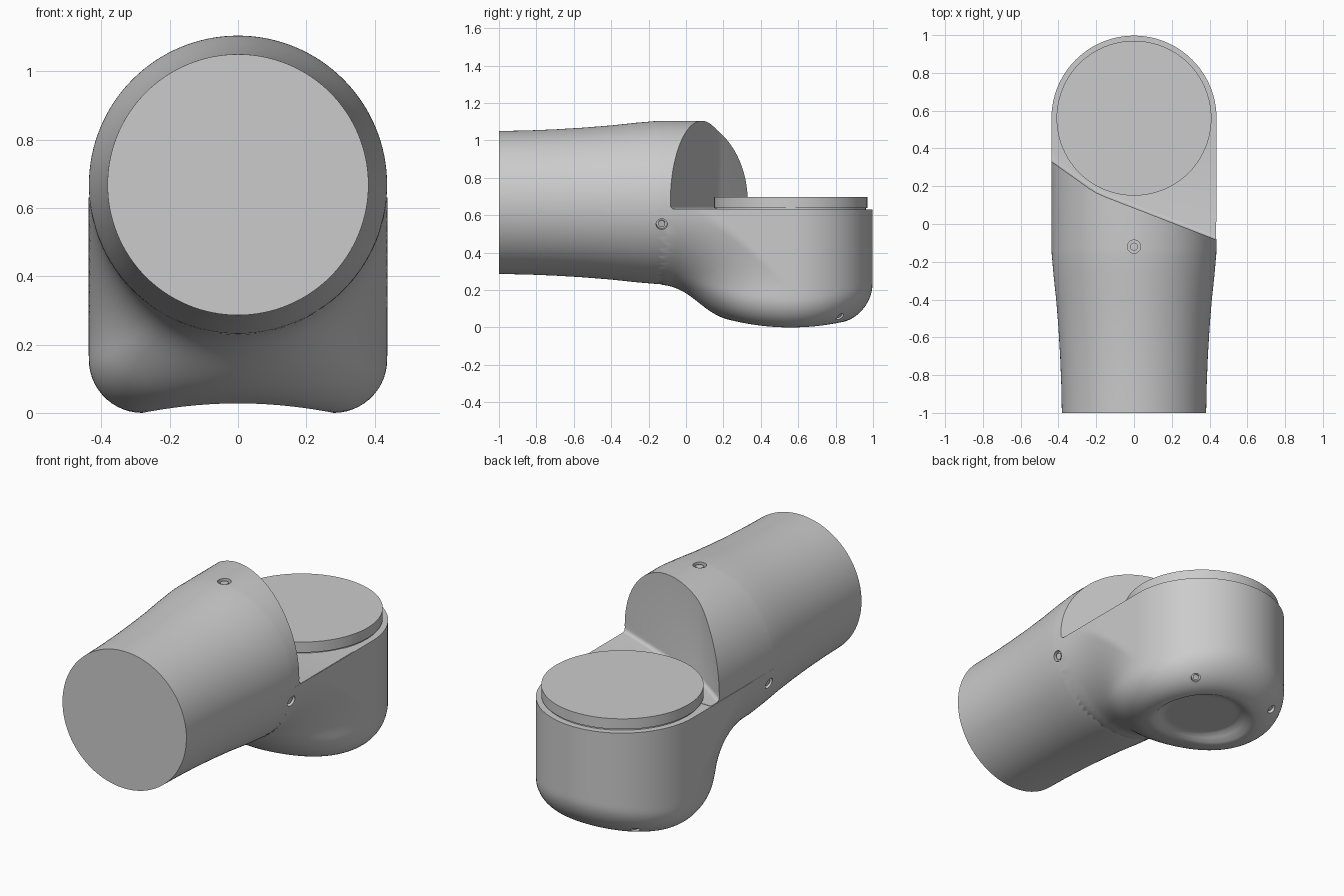
import bpy, bmesh, math
from mathutils import Vector

if "Cube" in bpy.data.objects:
    bpy.data.objects.remove(bpy.data.objects["Cube"])

R, AXIS_Z, CUP_Y, FLOOR = 0.437, 0.668, 0.56, 0.63


def finish(name, bm, smooth=True):
    bmesh.ops.recalc_face_normals(bm, faces=bm.faces[:])
    me = bpy.data.meshes.new(name)
    bm.to_mesh(me)
    bm.free()
    ob = bpy.data.objects.new(name, me)
    bpy.context.collection.objects.link(ob)
    return ob


def shade(ob):
    bpy.ops.object.select_all(action='DESELECT')
    ob.select_set(True)
    bpy.context.view_layer.objects.active = ob
    bpy.ops.object.shade_smooth_by_angle(angle=math.radians(32))


def skin(rings, name, cap=True):
    """Join equal-length rings of points with quads and cap both ends."""
    bm = bmesh.new()
    rows = [[bm.verts.new(p) for p in ring] for ring in rings]
    n = len(rows[0])
    for a, b in zip(rows, rows[1:]):
        for i in range(n):
            j = (i + 1) % n
            bm.faces.new((a[i], a[j], b[j], b[i]))
    bm.faces.new(rows[0])
    bm.faces.new(rows[-1])
    return finish(name, bm)


def rod(name, center, direction, radius, depth, segs=32):
    bm = bmesh.new()
    bmesh.ops.create_cone(bm, cap_ends=True, segments=segs, radius1=radius,
                          radius2=radius, depth=depth)
    ob = finish(name, bm)
    ob.rotation_euler = Vector(direction).to_track_quat('Z', 'Y').to_euler()
    ob.location = center
    return ob


def subtract(ob, cutter):
    bpy.context.view_layer.update()
    bpy.context.view_layer.objects.active = ob
    m = ob.modifiers.new("cut", 'BOOLEAN')
    m.operation, m.solver, m.object = 'DIFFERENCE', 'EXACT', cutter
    bpy.ops.object.modifier_apply(modifier=m.name)


# Horizontal arm tube, gently flared
profile = [(-1, .382), (-.85, .385), (-.7, .391), (-.55, .4), (-.4, .412),
           (-.27, .426), (-.16, .4355), (-.14, .4365), (.4, .4365)]
N = 128
arm = skin([[(r * math.cos(2 * math.pi * i / N), y,
              AXIS_Z + r * math.sin(2 * math.pi * i / N)) for i in range(N)]
            for y, r in profile], "arm_tube")

# Slanted step cut, with a small fillet where wall meets floor
outline = [(-.6, .447), (-.24, .19), (-.2, .165), (-.15, .143), (.6, -.147),
           (.6, .8), (-.6, .8)]
bm = bmesh.new()
base = bm.faces.new([bm.verts.new((x, y, FLOOR + .002)) for x, y in outline])
up = bmesh.ops.extrude_face_region(bm, geom=[base])
bmesh.ops.translate(bm, vec=(0, 0, 1),
                    verts=[v for v in up['geom'] if isinstance(v, bmesh.types.BMVert)])
low = [e for e in bm.edges if all(v.co.z < FLOOR + .1 for v in e.verts)]
bmesh.ops.bevel(bm, geom=low, offset=.02, segments=4, profile=.5, affect='EDGES')
step = finish("step_cutter", bm)
subtract(arm, step)
bpy.data.objects.remove(step)


# Lower housing: tube blended smoothly into an upright cup
def field(p):
    x, y, z = p
    dy = y - CUP_Y
    r = math.hypot(x, dy / 1.2 if dy < 0 else dy)
    # saddle-curved underside with a round dish in the middle
    s = min(max((.275 - math.hypot(x, dy)) / .08, 0), 1)
    s = s * s * (3 - 2 * s)
    bottom = .38 * dy * dy * (1 - s) + .05 * s
    f = .157
    qx, qz = r - (R - f), f - (z - bottom)
    cup = math.hypot(max(qx, 0), max(qz, 0)) + min(max(qx, qz), 0) - f
    tube = max(math.hypot(x, z - AXIS_Z) - R, y - .45)
    k = .2
    h = max(k - abs(cup - tube), 0) / k
    d = min(cup, tube) - h * h * k / 4
    return max(d, math.hypot(x, max(dy, 0)) - R, -.15 - y)


origin = Vector((0, CUP_Y, FLOOR))


def surface_point(theta, phi):
    d = Vector((math.cos(theta) * math.sin(phi), math.sin(theta) * math.sin(phi),
                -math.cos(phi)))
    a, b = 0.0, 1.3
    for _ in range(20):
        m = (a + b) / 2
        if field(origin + d * m) < 0:
            a = m
        else:
            b = m
    return origin + d * a


LEVELS, SEGS = 60, 160
housing = skin([[surface_point(2 * math.pi * i / SEGS, math.pi / 2 * j / LEVELS)
                 for i in range(SEGS)] for j in range(LEVELS, 3, -1)], "elbow_housing")

# Screw recesses with a screw head in each: top, both sides, two underneath
spots = [((0, -.12, AXIS_Z + R), (0, 0, 1), .035, [arm])]
for s in (-1, 1):
    spots.append(((s * .421, -.13, .552), (s, 0, -.27), .03, [arm, housing]))
    th, ph = math.radians(90 - s * 45), math.radians(33)
    p = surface_point(th, ph)
    spots.append((p, (s * .5, .5, -.7), .024, [housing]))
for i, (p, d, r, targets) in enumerate(spots):
    p, d = Vector(p), Vector(d).normalized()
    hole = rod("hole_cutter", p, d, r, .05)
    for t in targets:
        subtract(t, hole)
    bpy.data.objects.remove(hole)
    shade(rod(f"screw_head_{i}", p - d * .023, d, r * .6, .03))

# Turning flange on top of the cup, on a slightly narrower neck
shade(rod("flange_neck", (0, CUP_Y, .63), (0, 0, 1), .402, .04, 96))
shade(rod("flange_disc", (0, CUP_Y, .668), (0, 0, 1), .41, .058, 96))

for ob in (arm, housing):
    shade(ob)
